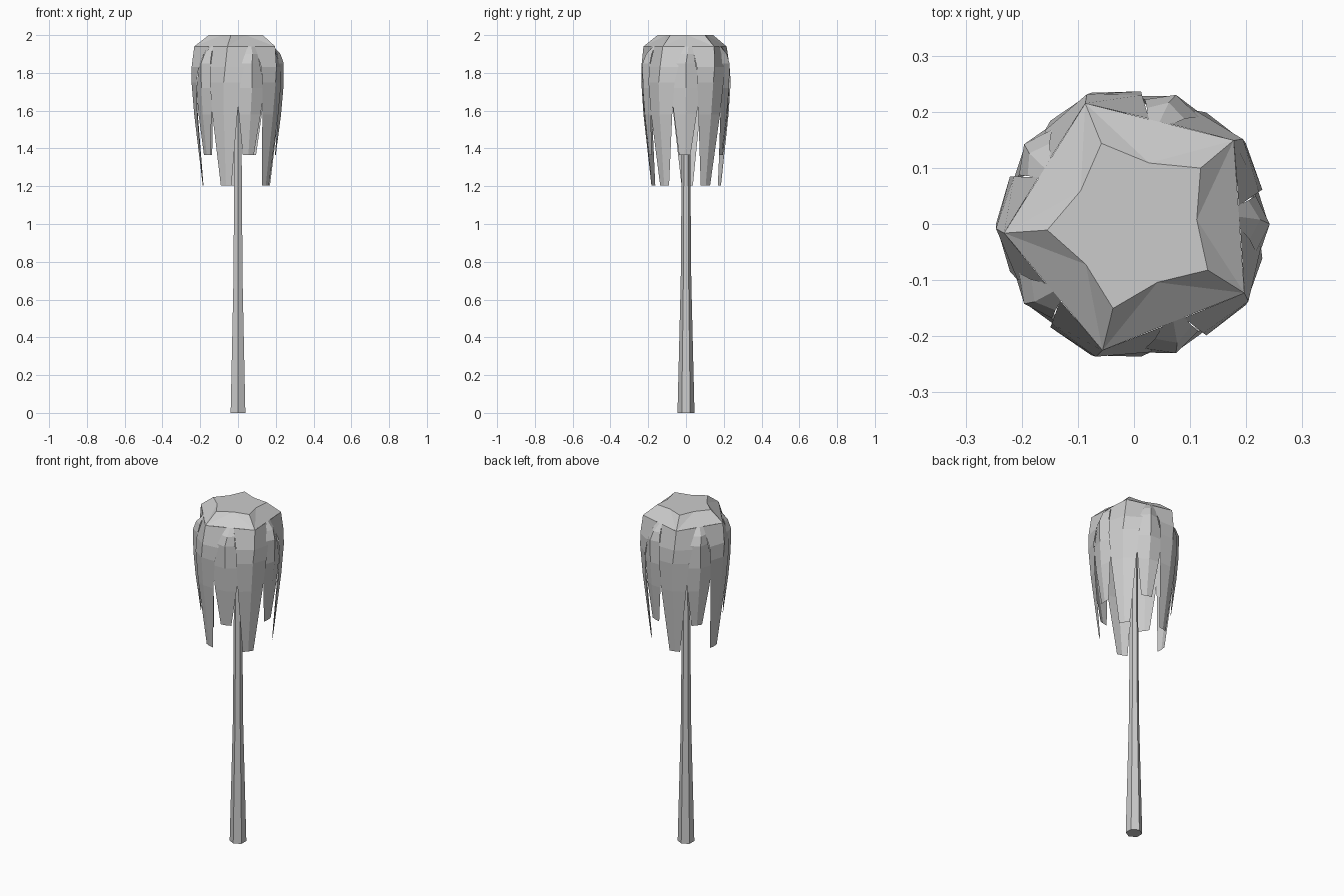
import bpy, bmesh
from math import sin, cos, radians, pi

if "Cube" in bpy.data.objects:
    bpy.data.objects.remove(bpy.data.objects["Cube"])


def make(name, verts, faces):
    me = bpy.data.meshes.new(name)
    me.from_pydata(verts, [], faces)
    me.update()
    ob = bpy.data.objects.new(name, me)
    bpy.context.collection.objects.link(ob)
    return ob


def ring(r, z, n, off=0.0):
    return [(r * cos(off + 2 * pi * i / n), r * sin(off + 2 * pi * i / n), z) for i in range(n)]


def frond(name, angle, sections):
    # Each section: height, spine radius, half width, how far the edges fold inward, twist
    verts, faces = [], []
    for z, r, w, fold, twist in sections:
        a = radians(angle + twist)
        for side in (-1, 0, 1):
            rad = r - fold * abs(side)
            verts.append((rad * cos(a) - side * w * sin(a),
                          rad * sin(a) + side * w * cos(a), z))
    for i in range(len(sections) - 1):
        for j in range(2):
            k = 3 * i + j
            faces.append((k + 3, k + 4, k + 1, k))
    return make(name, verts, faces)


# Tapered six-sided trunk
n = 6
levels = [(0.045, 0), (0.028, 0.7), (0.023, 1.3), (0.018, 1.98)]
tv, tf = [], []
for r, z in levels:
    tv += ring(r, z, n, pi / 6)
for l in range(len(levels) - 1):
    for i in range(n):
        j = (i + 1) % n
        tf.append((l * n + i, l * n + j, (l + 1) * n + j, (l + 1) * n + i))
tf.append(tuple(reversed(range(n))))
make("trunk", tv, tf)

# Crown cap: flat star on top, sloping to a five-sided rim
cv, cf = [], []
for i in range(5):
    a = radians(40 + 72 * i)
    m = a + radians(36)
    cv += [(0.155 * cos(a), 0.155 * sin(a), 2.0),
           (0.112 * cos(m), 0.112 * sin(m), 2.0),
           (0.232 * cos(a), 0.232 * sin(a), 1.94)]
for i in range(5):
    p, m, c = 3 * i, 3 * i + 1, 3 * i + 2
    p2, c2 = (p + 3) % 15, (c + 3) % 15
    cf += [(p, c, m), (m, c, c2), (m, c2, p2)]
cf.append(tuple(k for i in range(5) for k in (3 * i, 3 * i + 1)))
make("crown_cap", cv, cf)

# Long outer fronds and short fronds between them
LONG = [(1.94, 0.232, 0.095, 0.068, 4), (1.83, 0.246, 0.092, 0.035, 2),
        (1.75, 0.246, 0.085, 0.025, 0), (1.58, 0.232, 0.07, 0.018, -1),
        (1.205, 0.187, 0.03, 0.003, -2)]
SHORT = [(1.94, 0.187, 0.02, 0.0, 4), (1.90, 0.225, 0.035, 0.02, 2),
         (1.85, 0.242, 0.05, 0.025, 0), (1.72, 0.24, 0.078, 0.025, 0),
         (1.58, 0.228, 0.06, 0.015, -1), (1.365, 0.2, 0.03, 0.003, -2)]
for i in range(5):
    frond(f"long_frond_{i + 1}", 36 + 72 * i, LONG)
    frond(f"short_frond_{i + 1}", 72 * i, SHORT)
